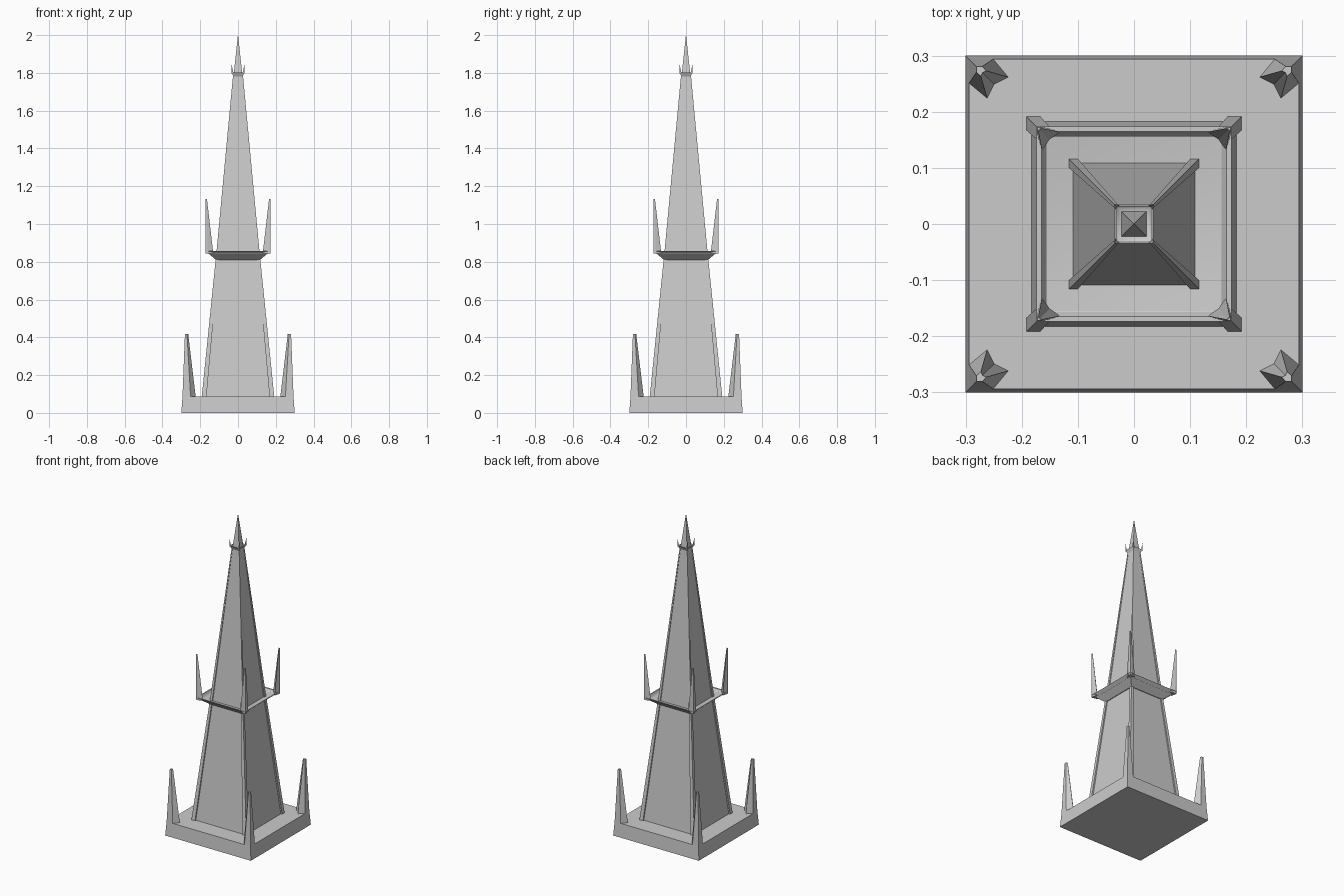
import bpy, bmesh

if "Cube" in bpy.data.objects:
    bpy.data.objects.remove(bpy.data.objects["Cube"])


def loft(name, rings, smooth=False):
    """Skin a list of equal-length 3D rings and cap both ends."""
    bm = bmesh.new()
    vs = [[bm.verts.new(p) for p in ring] for ring in rings]
    n = len(rings[0])
    for a, b in zip(vs, vs[1:]):
        for i in range(n):
            j = (i + 1) % n
            bm.faces.new((a[i], a[j], b[j], b[i]))
    bm.faces.new(vs[0][::-1])
    bm.faces.new(vs[-1])
    bmesh.ops.recalc_face_normals(bm, faces=bm.faces)
    me = bpy.data.meshes.new(name)
    bm.to_mesh(me)
    bm.free()
    ob = bpy.data.objects.new(name, me)
    bpy.context.collection.objects.link(ob)
    if smooth:
        bpy.ops.object.select_all(action='DESELECT')
        ob.select_set(True)
        bpy.context.view_layer.objects.active = ob
        bpy.ops.object.shade_smooth_by_angle(angle=0.6)
    return ob


def square(h, z):
    return [(-h, -h, z), (h, -h, z), (h, h, z), (-h, h, z)]


def ribbed(a, w, d, z):
    """Square section with a raised post at each corner and recessed walls."""
    quarter = [(a - d, a - w), (a, a - w), (a, a), (a - w, a), (a - w, a - d)]
    ring = []
    for _ in range(4):
        ring += [(x, y, z) for x, y in quarter]
        quarter = [(-y, x) for x, y in quarter]
    return ring


def corner_spikes(name, o, flat, tip, notch, z0, z1, top_o, top_s):
    """Four arrow-section spikes; o = outer half width, the rest measured inward."""
    sec = [(0, 0), (flat, 0), (tip, flat * .75), (notch, notch),
           (flat * .75, tip), (0, flat)]
    for sx in (-1, 1):
        for sy in (-1, 1):
            lo = [(sx * (o - u), sy * (o - v), z0) for u, v in sec]
            hi = [(sx * (top_o - u * top_s), sy * (top_o - v * top_s), z1)
                  for u, v in sec]
            side = ("front" if sy < 0 else "back") + ("_left" if sx < 0 else "_right")
            loft(f"{name}_{side}", [lo, hi])


def tray(name, neck, rim, lip, z0, z1, floor):
    """Flared square gallery with a sunken basin."""
    loft(name, [square(neck, z0), square(rim, z1), square(rim - lip, z1),
                square(rim - lip * 2, z1 - (z1 - floor) * .6),
                square(neck * .9, floor)], True)


# plinth and its corner spikes
loft("plinth", [square(.30, 0), square(.294, .087)])
corner_spikes("plinth_spike", .294, .043, .07, .045, .085, .418, .281, .25)

# lower shaft
loft("lower_shaft", [ribbed(.192, .025, .009, .085), ribbed(.118, .016, .007, .815)])

# middle gallery with spikes
tray("middle_gallery", .116, .174, .009, .81, .858, .832)
corner_spikes("gallery_spike", .173, .012, .042, .022, .845, 1.133, .172, .18)

# upper shaft
loft("upper_shaft", [ribbed(.117, .016, .007, .82), ribbed(.026, .005, .002, 1.79)])

# top gallery with small spikes and pointed finial
tray("top_gallery", .025, .035, .003, 1.782, 1.803, 1.797)
corner_spikes("top_spike", .035, .003, .011, .005, 1.798, 1.846, .0355, .15)
loft("finial", [square(.023, 1.79), square(.0004, 2.0)])
